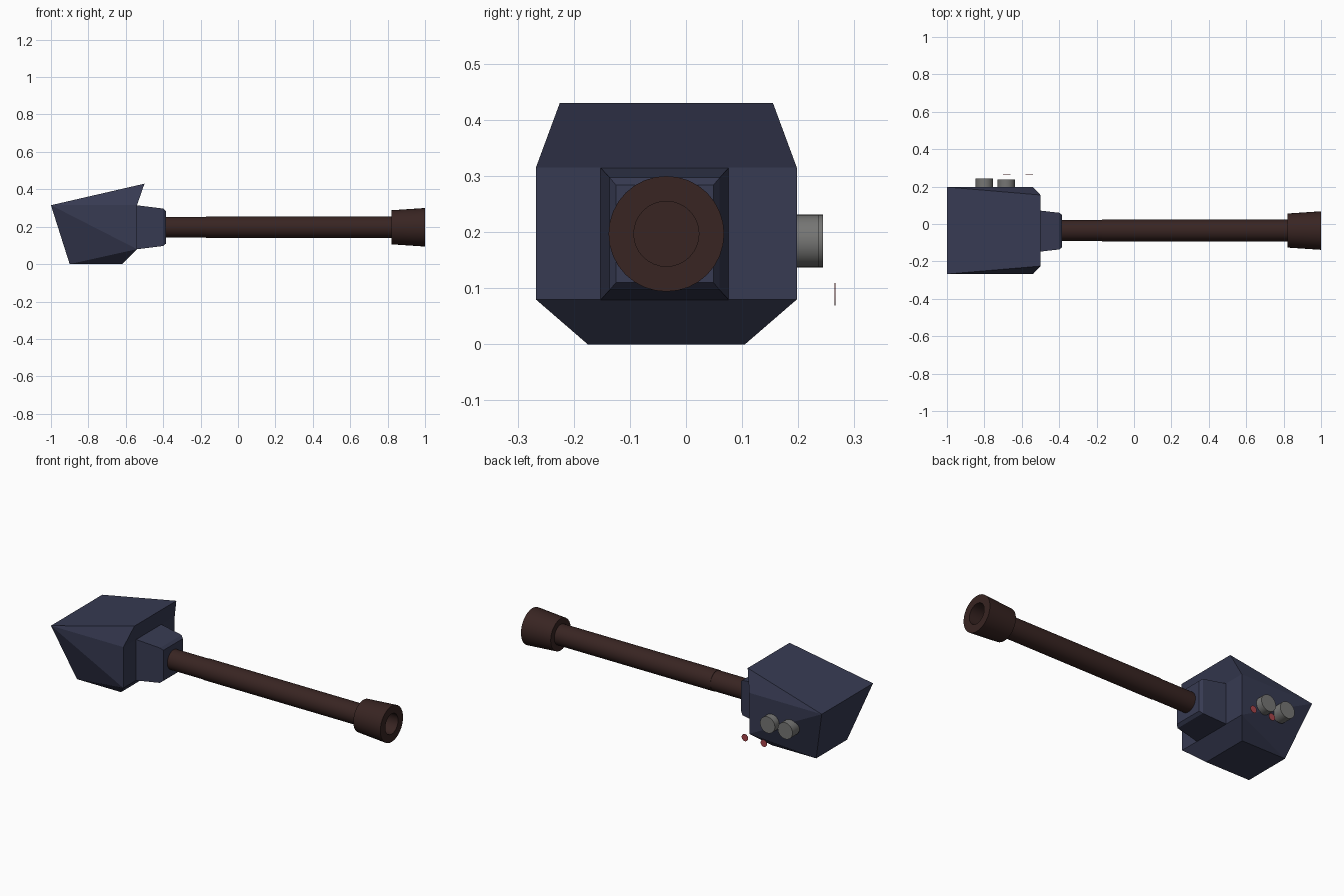
import bpy, bmesh
from math import cos, sin, pi

if "Cube" in bpy.data.objects:
    bpy.data.objects.remove(bpy.data.objects["Cube"])

CY, CZ = -0.035, 0.197   # gun axis


def material(name, color):
    m = bpy.data.materials.new(name)
    m.diffuse_color = (*color, 1)
    m.use_nodes = True
    m.node_tree.nodes["Principled BSDF"].inputs["Base Color"].default_value = m.diffuse_color
    return m


BLUE = material("blue_grey_paint", (0.038, 0.043, 0.085))
BROWN = material("dark_brown_metal", (0.04, 0.018, 0.016))
STEEL = material("grey_steel", (0.18, 0.18, 0.175))
RED = material("red_marker", (0.4, 0.06, 0.07))


def make_object(name, verts, faces, mat, smooth=False):
    mesh = bpy.data.meshes.new(name)
    mesh.from_pydata(verts, [], faces)
    bm = bmesh.new()
    bm.from_mesh(mesh)
    bmesh.ops.recalc_face_normals(bm, faces=bm.faces)
    bm.to_mesh(mesh)
    bm.free()
    ob = bpy.data.objects.new(name, mesh)
    bpy.context.collection.objects.link(ob)
    mesh.materials.append(mat)
    if smooth:
        bpy.ops.object.select_all(action='DESELECT')
        ob.select_set(True)
        bpy.context.view_layer.objects.active = ob
        bpy.ops.object.shade_smooth_by_angle(angle=0.6)
    return ob


def loft(name, rings, mat, smooth=False):
    """Skin equal-sized rings of points and cap both ends."""
    n = len(rings[0])
    verts = [p for r in rings for p in r]
    faces = [(k * n + i, k * n + (i + 1) % n, (k + 1) * n + (i + 1) % n, (k + 1) * n + i)
             for k in range(len(rings) - 1) for i in range(n)]
    faces += [tuple(range(n)), tuple(range(len(verts) - n, len(verts)))]
    return make_object(name, verts, faces, mat, smooth)


def lathe_x(name, profile, mat, n=32):
    """Revolve (x, radius) points about the gun axis."""
    rings = [[(x, CY + r * cos(2 * pi * i / n), CZ + r * sin(2 * pi * i / n))
              for i in range(n)] for x, r in profile]
    return loft(name, rings, mat, True)


def disc_y(name, x, z, y0, y1, r, mat, n=32):
    """Short cylinder along y."""
    rings = [[(x + r * cos(2 * pi * i / n), y, z + r * sin(2 * pi * i / n))
              for i in range(n)] for y in (y0, y1)]
    return loft(name, rings, mat, True)


# Turret shell: side outline (x, half width, z), mirrored about the gun axis
outline = [(-1, 0.2325, 0.315), (-0.5, 0.19, 0.43), (-0.54, 0.2325, 0.315),
           (-0.54, 0.2325, 0.08), (-0.62, 0.14, 0), (-0.9, 0.14, 0)]
n = len(outline)
verts = [(x, CY + s * w, z) for s in (-1, 1) for x, w, z in outline]
faces = [(i, (i + 1) % n, n + (i + 1) % n, n + i) for i in range(n)]
for o in (0, n):
    faces += [(o, o + 1, o + 2), (o, o + 2, o + 3), (o, o + 3, o + 5), (o + 3, o + 4, o + 5)]
make_object("turret_shell", verts, faces, BLUE)

# Mantlet: tapered block with a bevelled nose
loft("mantlet",
     [[(x, CY - 0.003 + a * hy, CZ + b * hz) for a, b in ((-1, -1), (1, -1), (1, 1), (-1, 1))]
      for x, hy, hz in ((-0.54, 0.114, 0.1175), (-0.4, 0.098, 0.1), (-0.385, 0.087, 0.087))],
     BLUE)

# Barrel, with a slightly thinner root sleeve
lathe_x("barrel", [(-0.4, 0.056), (-0.17, 0.056), (-0.17, 0.058), (0.86, 0.058)], BROWN)

# Flared hollow muzzle
lathe_x("muzzle", [(0.86, 0.058), (0.82, 0.058), (0.82, 0.091), (1, 0.103),
                   (1, 0.058), (0.86, 0.058)], BROWN)

# Side fittings
disc_y("rear_side_port", -0.8, 0.184, 0.18, 0.244, 0.047, STEEL)
disc_y("front_side_port", -0.683, 0.184, 0.18, 0.237, 0.047, STEEL)
for i, x in enumerate((-0.68, -0.56)):
    disc_y(f"side_marker_{i + 1}", x, 0.089, 0.2645, 0.2665, 0.02, RED)
